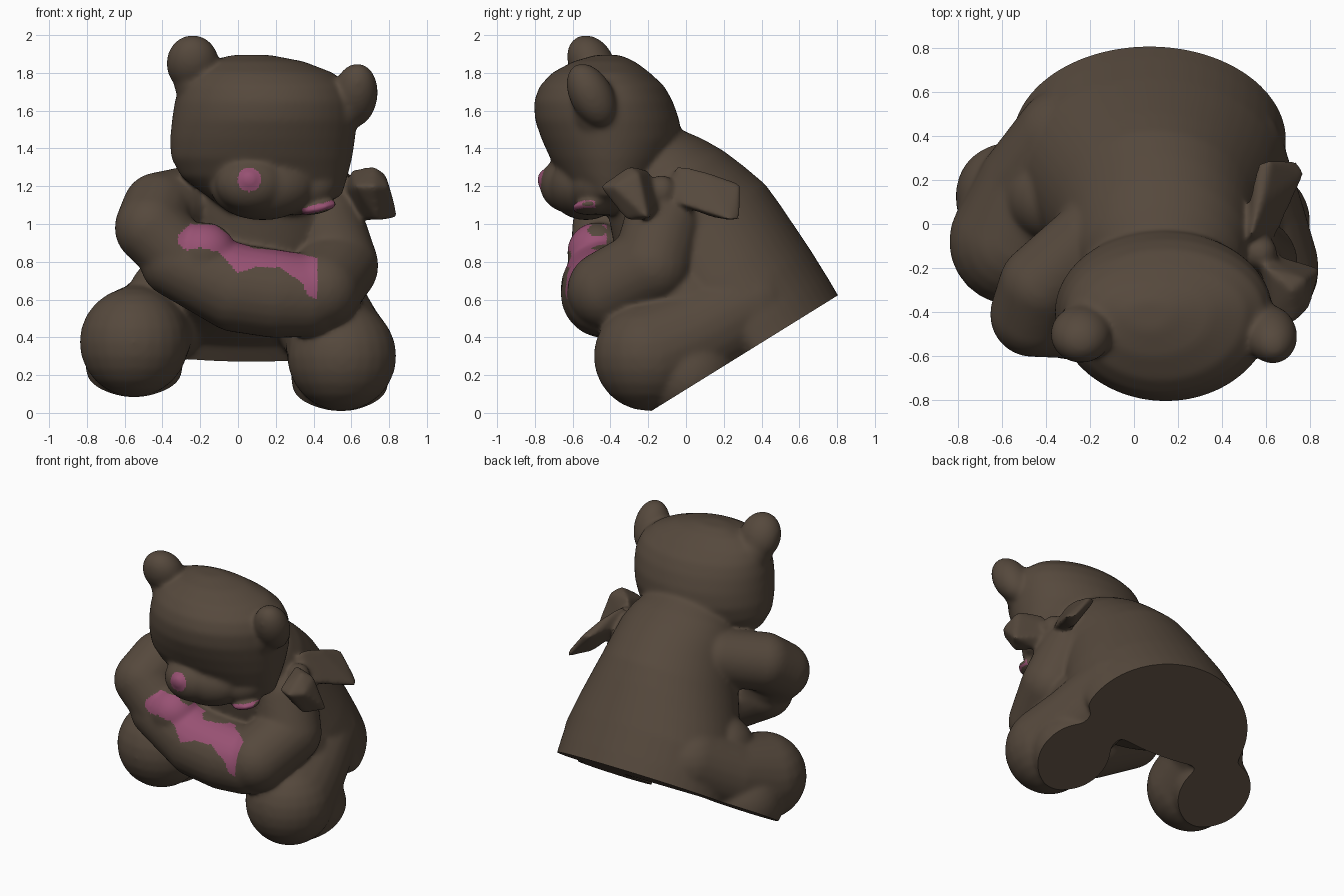
import bpy, bmesh, math
from mathutils import Matrix, Vector

if "Cube" in bpy.data.objects:
    bpy.data.objects.remove(bpy.data.objects["Cube"])

U = Vector((0, 0.85, 0.527)).normalized()      # backwards along the slanted seat
N = Vector((0, -0.527, 0.85)).normalized()     # upright direction of the bear
ORIGIN = Vector((0, -0.2, 0))


def P(x, s, t):
    """Point in the slanted seat frame."""
    return Vector((x, 0, 0)) + ORIGIN + U * s + N * t


def material(name, rgb):
    m = bpy.data.materials.new(name)
    m.diffuse_color = (*rgb, 1)
    m.use_nodes = True
    m.node_tree.nodes["Principled BSDF"].inputs["Base Color"].default_value = m.diffuse_color
    return m


bm = bmesh.new()


def ball(c, r, roll=0, pitch=0, seg=32):
    if not isinstance(r, tuple):
        r = (r, r, r)
    m = (Matrix.Translation(Vector(c)) @ Matrix.Rotation(math.radians(roll), 4, 'Y')
         @ Matrix.Rotation(math.radians(pitch), 4, 'X') @ Matrix.Diagonal((*r, 1)))
    bmesh.ops.create_uvsphere(bm, u_segments=seg, v_segments=seg // 2, radius=1, matrix=m)


def limb(pts):
    """Chain of balls through (point, radius) pairs."""
    for (a, ra), (b, rb) in zip(pts, pts[1:]):
        for i in range(9):
            k = i / 8
            ball(Vector(a).lerp(Vector(b), k), ra + (rb - ra) * k, seg=24)


def loft(rows, place):
    """Stacked rings: height, centre x, centre depth, radius x, radius back, radius front."""
    rings = []
    for h, cx, cd, rx, rb, rf in rows:
        ring = []
        for i in range(48):
            c, s = math.cos(i * math.tau / 48), math.sin(i * math.tau / 48)
            ring.append(bm.verts.new(place(cx + rx * c, cd + (rb if s > 0 else rf) * s, h)))
        rings.append(ring)
    for a, b in zip(rings, rings[1:]):
        for i in range(48):
            j = (i + 1) % 48
            bm.faces.new((a[i], a[j], b[j], b[i]))
    bm.faces.new(rings[0][::-1])
    bm.faces.new(rings[-1])


def hull(pts):
    vs = [bm.verts.new(p) for p in pts]
    bmesh.ops.convex_hull(bm, input=vs)


def interp(tab, x):
    for (x0, z0), (x1, z1) in zip(tab, tab[1:]):
        if x0 <= x <= x1:
            return z0 + (z1 - z0) * (x - x0) / (x1 - x0)
    return None


# torso
loft([(-.1, .07, .68, .62, .50, .16), (.1, .07, .68, .62, .505, .17), (.28, .07, .68, .61, .505, .27),
      (.42, .08, .68, .57, .50, .38), (.56, .09, .69, .52, .485, .43), (.7, .10, .70, .47, .465, .43),
      (.84, .115, .70, .435, .42, .39), (.97, .12, .70, .41, .37, .34), (1.08, .12, .70, .37, .31, .29),
      (1.18, .12, .70, .29, .24, .21), (1.25, .12, .70, .16, .13, .11)], P)

# legs, haunches and flat soles
limb([(P(-.55, .30, .255), .29), (P(-.47, .55, .2), .245), (P(-.30, .8, .2), .25)])
limb([(P(.55, .158, .255), .29), (P(.51, .40, .22), .265), (P(.42, .75, .2), .26)])
ball(P(-.38, .60, .36), .2)
ball(P(.45, .48, .38), .22)
ball(P(-.55, .42, .06), .26)
ball(P(.54, .28, .06), .26)

# arms
limb([((-.2, -.08, 1.13), .19), ((-.42, -.28, 1.08), .195), ((-.46, -.41, .98), .195), ((-.33, -.42, .85), .19)])
limb([((.46, -.12, 1.0), .21), ((.53, -.18, .78), .215), ((.44, -.42, .65), .21)])

# hugged bundle
limb([((-.33, -.42, .80), .19), ((0, -.43, .66), .235), ((.2, -.43, .63), .235), ((.36, -.42, .62), .22)])
ball((-.18, -.47, .85), (.17, .16, .16))

# head
loft([(1.06, .16, -.4, .20, .10, .10), (1.15, .19, -.4, .36, .20, .17), (1.25, .14, -.4, .44, .28, .26),
      (1.35, .125, -.4, .48, .34, .32), (1.45, .13, -.4, .49, .375, .365), (1.55, .14, -.4, .49, .365, .40),
      (1.65, .145, -.4, .48, .33, .405), (1.73, .14, -.4, .45, .285, .375), (1.80, .12, -.4, .385, .21, .31),
      (1.86, .09, -.4, .26, .13, .20), (1.895, .07, -.4, .10, .05, .08)], lambda x, y, z: Vector((x, y, z)))

# muzzle, nose and lip
ball((.13, -.53, 1.20), (.28, .20, .18))
ball((.07, -.62, 1.21), (.19, .155, .15))
ball((.34, -.44, 1.18), (.20, .17, .13), -15)
ball((.06, -.745, 1.235), (.06, .045, .055))
ball((.43, -.52, 1.085), (.10, .09, .03), -15)

# ears
ball((-.24, -.50, 1.85), (.14, .12, .16), 0, 30)
ball((-.22, -.46, 1.75), (.12, .13, .13))
ball((.62, -.50, 1.68), (.12, .115, .185), 8, 28)
ball((.55, -.48, 1.61), (.10, .12, .15))

# bow: front loop, back tail, knot
hull([(.55, -.13, 1.18), (.62, -.13, 1.1), (.6, -.2, 1.29), (.72, -.3, 1.31), (.62, -.42, 1.2), (.72, -.46, 1.2),
      (.8, -.38, 1.2), (.85, -.2, 1.03), (.74, -.32, 1.02), (.65, -.2, 1.02), (.78, -.25, 1.27)])
hull([(.48, -.1, 1.2), (.6, -.1, 1.12), (.53, -.05, 1.32), (.66, -.03, 1.11), (.56, .28, 1.21), (.62, .29, 1.21),
      (.74, .29, 1.02), (.78, .23, 1.02), (.64, .15, 1.03), (.58, .1, 1.28)])
ball((.57, -.13, 1.17), (.08, .08, .09))

# fuse all parts into one soft skin
raw = bpy.data.meshes.new("bear_parts")
bm.to_mesh(raw)
bm.free()
bear = bpy.data.objects.new("teddy_bear", raw)
bpy.context.collection.objects.link(bear)
rm = bear.modifiers.new("fuse", 'REMESH')
rm.mode = 'VOXEL'
rm.voxel_size = 0.0115
sm = bear.modifiers.new("soften", 'SMOOTH')
sm.factor = 0.5
sm.iterations = 28
bpy.context.view_layer.update()
dg = bpy.context.evaluated_depsgraph_get()
skin = bpy.data.meshes.new_from_object(bear.evaluated_get(dg))
bear.modifiers.clear()
bear.data = skin
bpy.data.meshes.remove(raw)
skin.materials.clear()
skin.materials.append(material("brown", (.092, .066, .046)))
skin.materials.append(material("pink", (.31, .082, .17)))

# keep only the outer skin, then cut the slanted flat base
bm = bmesh.new()
bm.from_mesh(skin)
top = max(bm.verts, key=lambda v: v.co.z)
seen, stack = {top}, [top]
while stack:
    for e in stack.pop().link_edges:
        for w in e.verts:
            if w not in seen:
                seen.add(w)
                stack.append(w)
bmesh.ops.delete(bm, geom=[v for v in bm.verts if v not in seen], context='VERTS')
bmesh.ops.bisect_plane(bm, geom=bm.verts[:] + bm.edges[:] + bm.faces[:], dist=1e-5,
                       plane_co=ORIGIN, plane_no=N, clear_inner=True)
base = bmesh.ops.holes_fill(bm, edges=[e for e in bm.edges if e.is_boundary], sides=0)["faces"]
bmesh.ops.triangulate(bm, faces=base)
bm.normal_update()

# pink areas: bundle trim, nose, lip
upper = [(-.32, .94), (-.25, 1.0), (-.12, .995), (-.02, .92), (.08, .87), (.25, .86), (.42, .82)]
lower = [(-.32, .90), (-.27, .86), (-.2, .875), (-.1, .85), (0, .74), (.1, .775), (.22, .77), (.34, .69),
         (.37, .62), (.42, .60)]
for f in bm.faces:
    c = f.calc_center_median()
    hi, lo = interp(upper, c.x), interp(lower, c.x)
    trim = hi is not None and c.y < -.42 and lo < c.z < hi
    nose = c.y < -.7 and math.hypot(c.x - .06, c.z - 1.235) < .063
    lip = .34 < c.x < .51 and c.y < -.48 and abs(c.z - 1.065 - .25 * (c.x - .34)) < .02
    f.material_index = int(trim or nose or lip)
bm.to_mesh(skin)
bm.free()

bpy.ops.object.select_all(action='DESELECT')
bear.select_set(True)
bpy.context.view_layer.objects.active = bear
bpy.ops.object.shade_smooth_by_angle(angle=math.radians(45))
for p in skin.polygons:                        # flat base
    if abs((p.center - ORIGIN).dot(N)) < 1e-4:
        p.use_smooth = False
